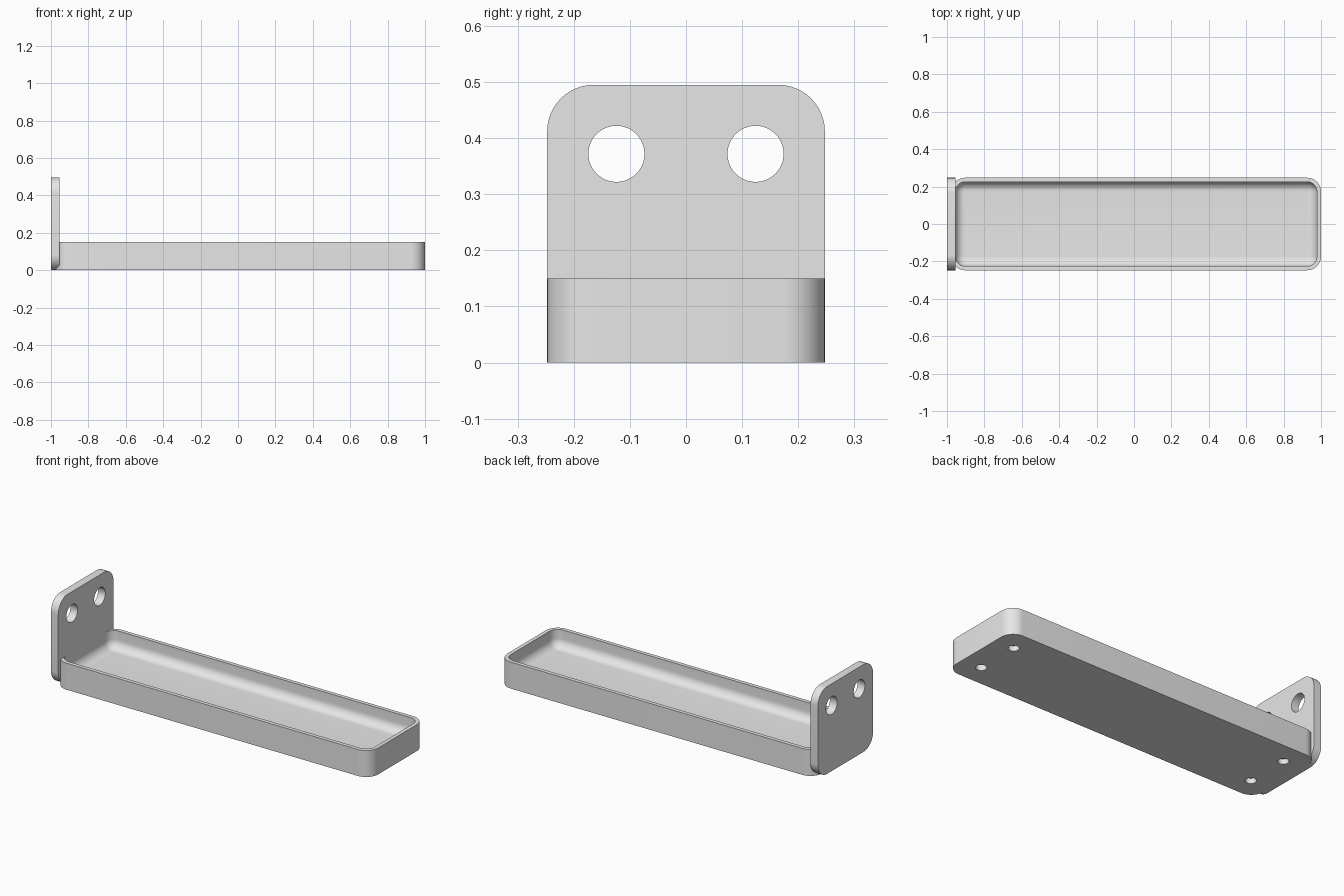
import bpy
import bmesh
from math import cos, sin, pi
from mathutils import Matrix, Vector

cube = bpy.data.objects.get("Cube")
if cube:
    bpy.data.objects.remove(cube, do_unlink=True)

grey = bpy.data.materials.new("light_grey")
grey.use_nodes = True
grey.diffuse_color = (0.8, 0.8, 0.8, 1)
grey.node_tree.nodes["Principled BSDF"].inputs["Base Color"].default_value = (0.8, 0.8, 0.8, 1)

WIDTH = 0.495
TRAY_LEFT, TRAY_RIGHT, TRAY_TOP = -0.977, 1.0, 0.15
TRAY_MID = (TRAY_LEFT + TRAY_RIGHT) / 2
WALL, FLOOR, FILLET = 0.022, 0.05, 0.05


def rounded_rect(length, width, radius, steps=12):
    """Outline of a rounded rectangle, counter-clockwise around the origin."""
    points = []
    for corner, (sx, sy) in enumerate([(1, 1), (-1, 1), (-1, -1), (1, -1)]):
        centre = Vector((sx * (length / 2 - radius), sy * (width / 2 - radius)))
        for i in range(steps + 1):
            a = (corner + i / steps) * pi / 2
            points.append(centre + radius * Vector((cos(a), sin(a))))
    return points


def loft(name, rings, matrix):
    """Skin a stack of matching outlines and cap both ends."""
    bm = bmesh.new()
    loops = [[bm.verts.new((p.x, p.y, z)) for p in ring] for ring, z in rings]
    for low, high in zip(loops, loops[1:]):
        for i in range(len(low)):
            j = (i + 1) % len(low)
            bm.faces.new((low[i], low[j], high[j], high[i]))
    bm.faces.new(loops[0][::-1])
    bm.faces.new(loops[-1])
    bm.transform(matrix)
    bmesh.ops.recalc_face_normals(bm, faces=bm.faces)
    mesh = bpy.data.meshes.new(name)
    bm.to_mesh(mesh)
    bm.free()
    mesh.materials.append(grey)
    obj = bpy.data.objects.new(name, mesh)
    bpy.context.collection.objects.link(obj)
    return obj


def drill(obj, centres, radius, depth, axis):
    """Cut round holes centred on the given points, then drop the cutter."""
    bm = bmesh.new()
    turn = Matrix.Rotation(pi / 2, 4, "Y") if axis == "X" else Matrix()
    for c in centres:
        bmesh.ops.create_cone(bm, cap_ends=True, segments=48, radius1=radius, radius2=radius,
                              depth=depth, matrix=Matrix.Translation(c) @ turn)
    mesh = bpy.data.meshes.new("hole_cutter")
    bm.to_mesh(mesh)
    bm.free()
    mesh.materials.append(grey)
    cutter = bpy.data.objects.new("hole_cutter", mesh)
    cutter.hide_render = True
    bpy.context.collection.objects.link(cutter)
    mod = obj.modifiers.new("holes", "BOOLEAN")
    mod.operation = "DIFFERENCE"
    mod.solver = "EXACT"
    mod.object = cutter
    bpy.context.view_layer.objects.active = obj
    bpy.ops.object.modifier_apply(modifier=mod.name)
    bpy.data.objects.remove(cutter, do_unlink=True)


def smooth(obj):
    bpy.ops.object.select_all(action="DESELECT")
    obj.select_set(True)
    bpy.context.view_layer.objects.active = obj
    bpy.ops.object.shade_smooth_by_angle(angle=pi / 6)


# Tray: outer wall, flat rim, inner wall and a filleted floor
def tray_ring(inset):
    return rounded_rect(TRAY_RIGHT - TRAY_LEFT - 2 * inset, WIDTH - 2 * inset, 0.075 - inset)


rings = [(tray_ring(0), 0), (tray_ring(0), TRAY_TOP), (tray_ring(WALL), TRAY_TOP)]
for i in range(11):
    a = i / 10 * pi / 2
    rings.append((tray_ring(WALL + FILLET * (1 - cos(a))), FLOOR + FILLET * (1 - sin(a))))
tray = loft("tray", rings, Matrix.Translation((TRAY_MID, 0, 0)))

# Blind holes in the underside
drill(tray, [Vector((TRAY_MID + sx * 0.87, sy * 0.125, 0)) for sx in (-1, 1) for sy in (-1, 1)],
      0.028, 0.06, "Z")
smooth(tray)

# Upright mounting plate with two through holes
outline = rounded_rect(WIDTH, WIDTH, 0.083)
stand_up = Matrix.Translation((-1, 0, WIDTH / 2)) @ Matrix.Rotation(pi / 2, 4, "Y")
plate = loft("mounting_plate", [(outline, 0), (outline, 0.046)], stand_up)
drill(plate, [Vector((-0.977, sy * 0.124, 0.372)) for sy in (-1, 1)], 0.05, 0.2, "X")
smooth(plate)
